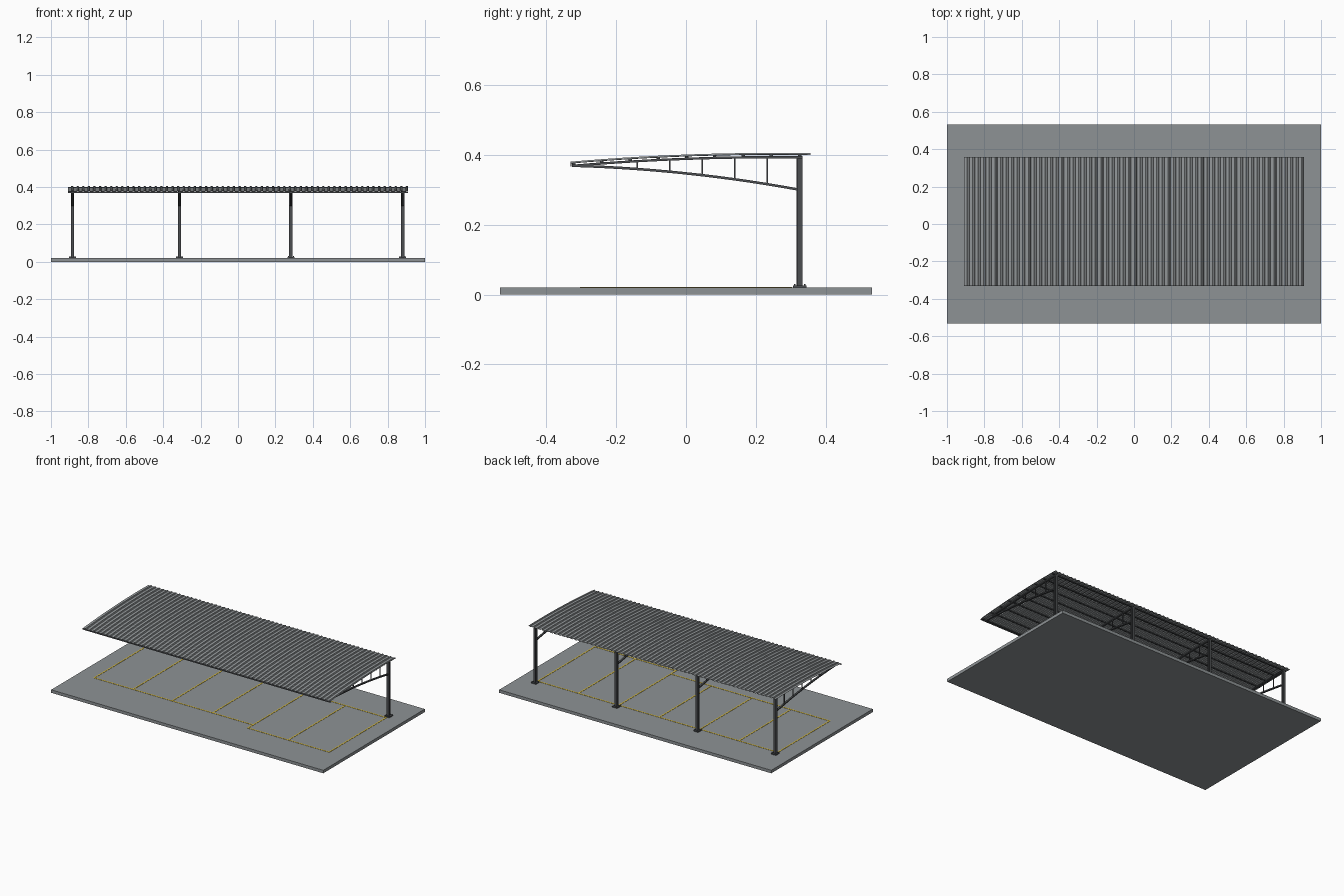
import bpy, bmesh, math

if "Cube" in bpy.data.objects:
    bpy.data.objects.remove(bpy.data.objects["Cube"])


def material(name, color):
    m = bpy.data.materials.new(name)
    m.diffuse_color = (*color, 1)
    m.use_nodes = True
    m.node_tree.nodes["Principled BSDF"].inputs["Base Color"].default_value = m.diffuse_color
    return m


STEEL = material("dark_steel", (0.07, 0.075, 0.08))
SHEET = material("roof_sheet", (0.3, 0.32, 0.33))
CONCRETE = material("concrete", (0.27, 0.29, 0.3))
YELLOW = material("yellow_paint", (0.75, 0.55, 0.05))


def make(name, bm, mat):
    bmesh.ops.recalc_face_normals(bm, faces=bm.faces)
    me = bpy.data.meshes.new(name)
    bm.to_mesh(me)
    bm.free()
    me.materials.append(mat)
    ob = bpy.data.objects.new(name, me)
    bpy.context.collection.objects.link(ob)
    return ob


def add_box(bm, x0, x1, y0, y1, z0, z1):
    vs = bmesh.ops.create_cube(bm, size=1)["verts"]
    for v in vs:
        v.co = ((x0 + x1) / 2 + v.co.x * (x1 - x0),
                (y0 + y1) / 2 + v.co.y * (y1 - y0),
                (z0 + z1) / 2 + v.co.z * (z1 - z0))


def add_chord(bm, x, half_w, half_h, path):
    # rectangular bar following a list of (y, z) points
    rings = [[bm.verts.new((x + sx * half_w, y, z + sz * half_h))
              for sx, sz in ((-1, -1), (1, -1), (1, 1), (-1, 1))] for y, z in path]
    for a, b in zip(rings, rings[1:]):
        for i in range(4):
            j = (i + 1) % 4
            bm.faces.new((a[i], a[j], b[j], b[i]))
    bm.faces.new(rings[0])
    bm.faces.new(rings[-1])


def roof_z(y):
    return 0.401 - 0.0743 * (y - 0.25) ** 2


def lower_z(y):
    t = (y + 0.33) / 0.65
    return 0.369 - 0.018 * t - 0.05 * t * t


def span(a, b, n):
    return [a + (b - a) * i / n for i in range(n + 1)]


FRAMES = (-0.885, -0.313, 0.283, 0.88)
GROUND = 0.02

# ground slab
bm = bmesh.new()
add_box(bm, -1, 1, -0.533, 0.533, 0, GROUND)
make("ground_slab", bm, CONCRETE)

# parking bay lines: four short bays and two longer ones
bm = bmesh.new()
edges = (-0.885, -0.6, -0.313, -0.014, 0.283, 0.58, 0.88)
top, w = GROUND + 0.0015, 0.004
for i, x in enumerate(edges):
    front = -0.245 if i < 4 else -0.3
    add_box(bm, x - w, x + w, front, 0.3, GROUND - 0.001, top)
for x0, x1, y in ((edges[0], edges[4], -0.245), (edges[4], edges[6], -0.3),
                  (edges[0], edges[6], 0.3)):
    add_box(bm, x0 - w, x1 + w, y - w, y + w, GROUND - 0.001, top)
make("bay_lines", bm, YELLOW)

for n, x in enumerate(FRAMES, 1):
    # I-section column
    bm = bmesh.new()
    for y in (0.317, 0.3315):
        add_box(bm, x - 0.009, x + 0.009, y, y + 0.0025, GROUND, 0.397)
    add_box(bm, x - 0.0015, x + 0.0015, 0.318, 0.333, GROUND, 0.397)
    make(f"column_{n}", bm, STEEL)

    # base plate with four anchor bolts
    bm = bmesh.new()
    add_box(bm, x - 0.018, x + 0.018, 0.306, 0.345, GROUND, 0.026)
    for sx in (-1, 1):
        for y in (0.311, 0.340):
            bx = x + sx * 0.0135
            add_box(bm, bx - 0.002, bx + 0.002, y - 0.002, y + 0.002, 0.025, 0.030)
    make(f"base_plate_{n}", bm, STEEL)

    # curved cantilever truss
    bm = bmesh.new()
    add_chord(bm, x, 0.006, 0.0033, [(y, roof_z(y) - 0.0078) for y in span(-0.327, 0.332, 14)])
    add_chord(bm, x, 0.006, 0.0036, [(y, lower_z(y)) for y in span(-0.327, 0.319, 14)])
    for y in (-0.14, -0.047, 0.046, 0.14, 0.233):
        add_box(bm, x - 0.003, x + 0.003, y - 0.002, y + 0.002, lower_z(y), roof_z(y) - 0.007)
    make(f"truss_{n}", bm, STEEL)

# purlins running the full length under the sheet
bm = bmesh.new()
for y in span(-0.322, 0.325, 8):
    z = roof_z(y)
    add_box(bm, -0.905, 0.905, y - 0.005, y + 0.005, z - 0.0055, z - 0.0005)
make("purlins", bm, STEEL)

# front edge trim
bm = bmesh.new()
add_box(bm, -0.91, 0.91, -0.331, -0.328, 0.367, 0.3755)
make("front_edge_trim", bm, STEEL)

# ribbed roof sheet curved from front to back
bm = bmesh.new()
RIBS = 61
pitch = 1.82 / RIBS
profile = []
for i in range(RIBS):
    for f, h in ((0, 0), (0.55, 0), (0.65, 0.0045), (0.9, 0.0045)):
        profile.append((-0.91 + (i + f) * pitch, h))
profile.append((0.91, 0))
rows = [[bm.verts.new((x, y, roof_z(y) + h)) for x, h in profile]
        for y in span(-0.33, 0.357, 14)]
for a, b in zip(rows, rows[1:]):
    for i in range(len(profile) - 1):
        bm.faces.new((a[i], a[i + 1], b[i + 1], b[i]))
roof = make("roof_sheet", bm, SHEET)
solid = roof.modifiers.new("thickness", "SOLIDIFY")
solid.thickness = 0.001
